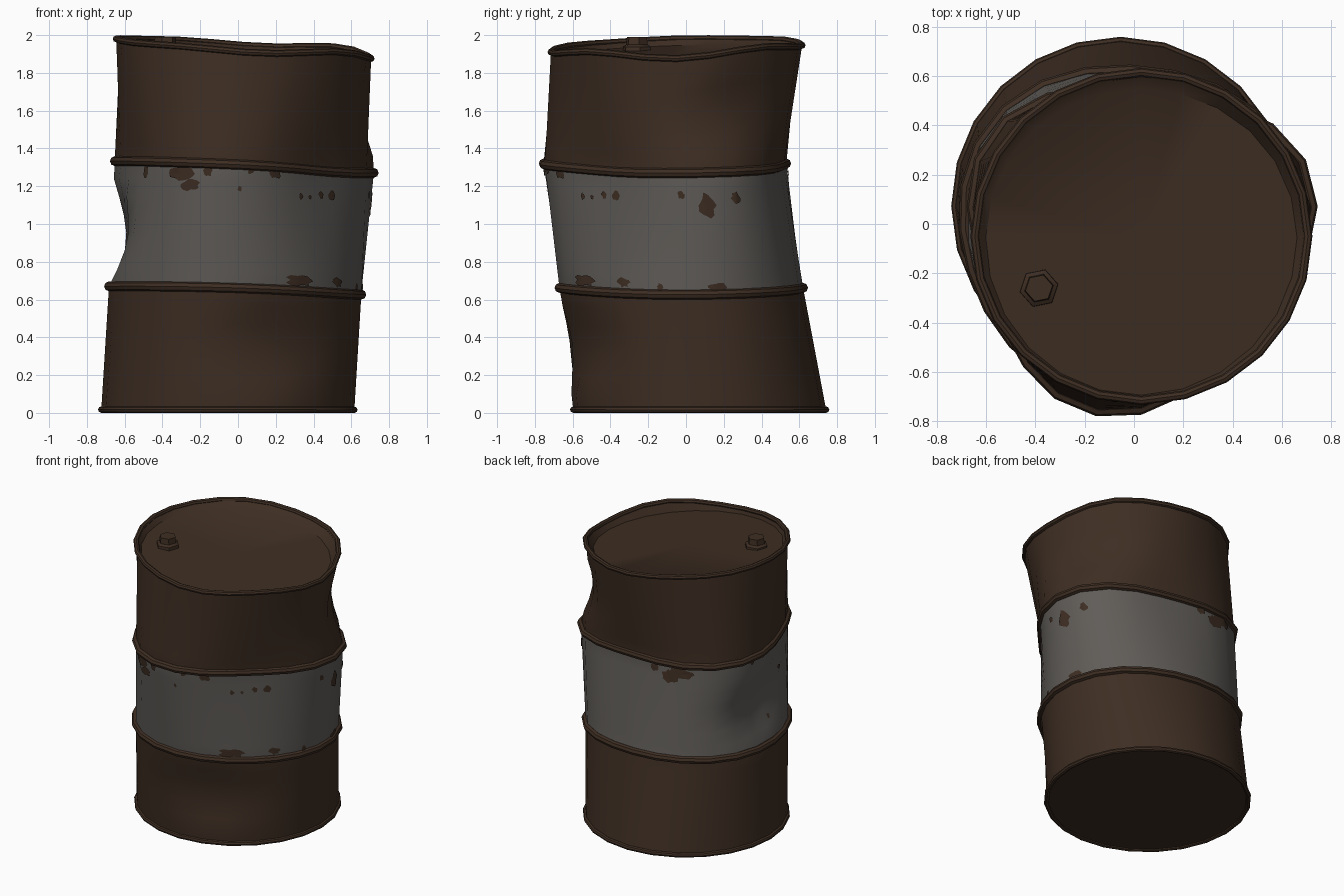
import bpy, bmesh, math, random
from mathutils import Vector

if "Cube" in bpy.data.objects:
    bpy.data.objects.remove(bpy.data.objects["Cube"])

random.seed(4)
N = 24                                   # sides of the drum
TAU = math.tau


def material(name, rgb):
    m = bpy.data.materials.new(name)
    m.diffuse_color = (*rgb, 1)
    m.use_nodes = True
    m.node_tree.nodes["Principled BSDF"].inputs["Base Color"].default_value = m.diffuse_color
    return m


RUST = material("rust brown", (0.048, 0.027, 0.0165))
GREY = material("worn grey paint", (0.117, 0.108, 0.098))

# bent drum sections: height, centre x, y, radius x, y,
# then height waves cos, sin, cos2, raised rim, and amount of diagonal buckling
Z1, Z2, ZT = 0.655, 1.307, 1.928
LEVELS = [(0.0, -0.055, 0.075, 0.67, 0.67, 0, 0, 0, 0, 0),
          (Z1, -0.015, -0.025, 0.668, 0.645, -0.022, 0, -0.007, 0, 0.35),
          (Z2, 0.03, -0.115, 0.65, 0.632, -0.032, 0, -0.006, 0, 1),
          (ZT, 0.03, -0.05, 0.675, 0.665, -0.052, 0.018, 0, 0.035, 0)]
# dents: angle, height, half angle, half height, depth
DENTS = [(32, 1.62, 30, 0.27, 0.065), (172, 0.92, 30, 0.27, 0.10), (-70, 0.36, 38, 0.27, 0.05)]


def corner(i, z, off=0.0, lift=1.0):
    """Point on the bent, dented drum at side corner i and nominal height z."""
    a = TAU * i / N
    k = 0 if z < Z1 else 1 if z < Z2 else 2
    lo, hi = LEVELS[k], LEVELS[k + 1]
    t = (z - lo[0]) / (hi[0] - lo[0])
    _, cx, cy, rx, ry, kc, ks, k2, kl, kb = [p + (q - p) * t for p, q in zip(lo, hi)]
    for da, dz, wa, wz, depth in DENTS:
        d = (math.degrees(a) - da + 180) % 360 - 180
        q = 1 - (d / wa) ** 2 - ((z - dz) / wz) ** 2
        if q > 0:
            off -= depth * q ** 1.2
    c, s = math.cos(a), math.sin(a)
    diag = math.sin(2 * a)
    off += kb * (0.058 * (s + math.sin(3 * a)) - 0.03 * (c - math.cos(3 * a))
                 + 0.0225 * diag + 0.0175 * diag ** 2)
    return Vector((cx + (rx + off) * c, cy + (ry + off) * s,
                   z + kc * c + ks * s + k2 * math.cos(2 * a)
                   + lift * kl * diag ** 2 * (0.5 + 0.7 * c)))


def surface(deg, z, off):
    """Point on the flat sides between corners."""
    u = deg / 360 * N
    i = math.floor(u)
    return corner(i, z, off).lerp(corner(i + 1, z, off), u - i)


def finish(name, bm, mats):
    bmesh.ops.recalc_face_normals(bm, faces=bm.faces)
    me = bpy.data.meshes.new(name)
    bm.to_mesh(me)
    bm.free()
    ob = bpy.data.objects.new(name, me)
    bpy.context.collection.objects.link(ob)
    for m in mats:
        me.materials.append(m)
    bpy.ops.object.select_all(action='DESELECT')
    ob.select_set(True)
    bpy.context.view_layer.objects.active = ob
    bpy.ops.object.shade_smooth_by_angle(angle=math.radians(40))
    return ob


def bridge(bm, low, high):
    n = len(low)
    return [bm.faces.new((low[j], low[(j + 1) % n], high[(j + 1) % n], high[j])) for j in range(n)]


def ring_verts(bm, z, off=0.0):
    return [bm.verts.new(corner(i, z, off)) for i in range(N)]


# drum wall, grey between the two hoops
bm = bmesh.new()
heights = ([Z1 * k / 7 for k in range(7)] + [Z1 + (Z2 - Z1) * k / 7 for k in range(7)]
           + [Z2 + (ZT - Z2) * k / 7 for k in range(8)])
heights[0] = 0.012
rows = [ring_verts(bm, z) for z in heights]
for k in range(len(rows) - 1):
    for f in bridge(bm, rows[k], rows[k + 1]):
        f.material_index = 1 if 7 <= k < 14 else 0
bm.faces.new(rows[0][::-1])              # bottom plate
finish("drum_body", bm, [RUST, GREY])


# hoops and rims: small tubes that follow the bent wall
def tube(name, z, r, sides=8):
    bm = bmesh.new()
    loops = []
    for i in range(N):
        p = corner(i, z)
        out = Vector((math.cos(TAU * i / N), math.sin(TAU * i / N), 0))
        loops.append([bm.verts.new(p + out * r * math.cos(TAU * j / sides)
                                   + Vector((0, 0, r * math.sin(TAU * j / sides))))
                      for j in range(sides)])
    for i in range(N):
        bridge(bm, loops[i], loops[(i + 1) % N])
    finish(name, bm, [RUST])


tube("bottom_rim", 0.017, 0.017)
tube("lower_hoop", Z1, 0.026)
tube("upper_hoop", Z2, 0.026)
tube("top_rim", ZT, 0.018)

# sunken lid, lying in one plane below the buckled rim
bm = bmesh.new()
outer = ring_verts(bm, ZT, -0.012)
inner = [bm.verts.new(corner(i, ZT - 0.034, -0.043 - 0.02 * math.sin(TAU * i / N), 0))
         for i in range(N)]
bridge(bm, outer, inner)
mid = bm.verts.new(sum((v.co for v in inner), Vector()) / N)
for i in range(N):
    bm.faces.new((inner[i], inner[(i + 1) % N], mid))
finish("lid", bm, [RUST])

# six-sided filler cap
bm = bmesh.new()
loops = [[bm.verts.new((-0.385 + r * math.cos(TAU * j / 6 + 0.2),
                        -0.26 + r * math.sin(TAU * j / 6 + 0.2), z)) for j in range(6)]
         for r, z in ((0.08, 1.91), (0.078, 1.938), (0.06, 1.95), (0.056, 1.99))]
for a, b in zip(loops, loops[1:]):
    bridge(bm, a, b)
bm.faces.new(loops[-1])
finish("filler_cap", bm, [RUST])

# rust spots on the grey band: angle, height, half width, half height
SPOTS = [(-118, 1.25, .08, .04), (-114, 1.19, .05, .028), (-144, 1.255, .025, .03),
         (-106, 1.27, .025, .03), (-91, 1.18, .01, .015), (-73, 1.27, .035, .025),
         (-86, 1.28, .02, .02), (-56, 1.16, .018, .018), (-49, 1.16, .012, .012),
         (-40, 1.18, .022, .02), (-31, 1.18, .028, .025), (-57, .71, .085, .028),
         (-30, .715, .04, .026), (-10, .69, .016, .022),
         (17, .69, .05, .025), (17, 1.13, .042, .06), (30, 1.165, .024, .032),
         (6, 1.19, .018, .02), (118, 1.25, .08, .035), (112, 1.22, .05, .045),
         (103, 1.265, .03, .025), (158, 1.28, .015, .015), (192, 1.1, .014, .016),
         (183, .8, .014, .014)]
bm = bmesh.new()
for deg, z, w, h in SPOTS:
    n, rim, half = 14, [], []
    centre = bm.verts.new(surface(deg, z, 0.006))
    for j in range(n):
        r = random.uniform(0.75, 1.25)
        du = math.degrees(w / 0.66) * math.cos(TAU * j / n)
        dv = h * math.sin(TAU * j / n)
        for group, s in ((half, 0.5), (rim, r)):
            zz = min(max(z + dv * s, Z1), Z2)
            group.append(bm.verts.new(surface(deg + du * s, zz, 0.006)))
    bridge(bm, rim, half)
    for j in range(n):
        bm.faces.new((half[j], half[(j + 1) % n], centre))
finish("rust_spots", bm, [RUST])
# make the spots face outwards
me = bpy.data.objects["rust_spots"].data
for p in me.polygons:
    if p.normal.x * p.center.x + p.normal.y * p.center.y < 0:
        p.flip()
me.update()
